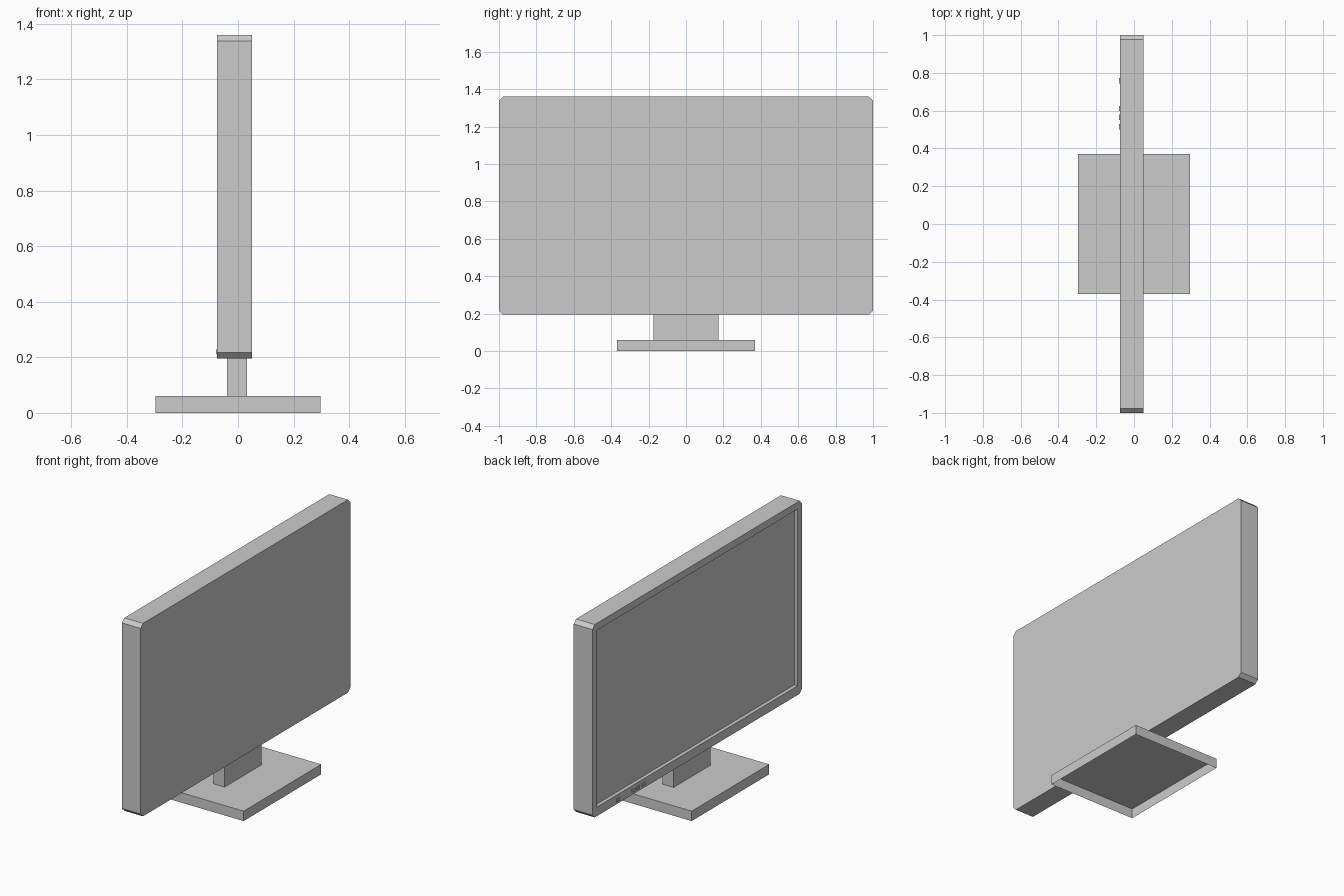
import bpy
import bmesh

cube = bpy.data.objects.get("Cube")
if cube:
    bpy.data.objects.remove(cube, do_unlink=True)

GREY = bpy.data.materials.new("plain_grey")
GREY.use_nodes = True
colour = (0.6, 0.6, 0.6, 1)
GREY.diffuse_color = colour
GREY.node_tree.nodes["Principled BSDF"].inputs["Base Color"].default_value = colour


def finish(name, bm):
    """Turn a bmesh into a named, flat-shaded object."""
    bmesh.ops.recalc_face_normals(bm, faces=bm.faces[:])
    mesh = bpy.data.meshes.new(name)
    bm.to_mesh(mesh)
    bm.free()
    mesh.materials.append(GREY)
    obj = bpy.data.objects.new(name, mesh)
    bpy.context.collection.objects.link(obj)
    return obj


def box(name, xs, ys, zs, open_sides=()):
    """Box between limits; open_sides lists the z directions left uncapped."""
    bm = bmesh.new()
    bmesh.ops.create_cube(bm, size=1)
    bm.normal_update()
    caps = [f for f in bm.faces if round(f.normal.z) in open_sides and abs(f.normal.z) > 0.5]
    bmesh.ops.delete(bm, geom=caps, context="FACES_ONLY")
    for v in bm.verts:
        v.co = [lim[0] if c < 0 else lim[1] for c, lim in zip(v.co, (xs, ys, zs))]
    return finish(name, bm)


# Housing: chamfered slab with a recessed display on the -x face
BACK, FACE, RECESS = 0.05, -0.075, -0.053
Y, BOTTOM, TOP, CHAMFER = 1.0, 0.195, 1.36, 0.022
SIDE_RIM, TOP_RIM, BOTTOM_RIM = 0.042, 0.043, 0.055

outline, opening = [], []
for sy, sz in ((-1, -1), (1, -1), (1, 1), (-1, 1)):
    y, z = sy * Y, (TOP if sz > 0 else BOTTOM)
    pair = [(y, z - sz * CHAMFER), (y - sy * CHAMFER, z)]
    outline += pair if sy == sz else pair[::-1]
    opening.append((sy * (Y - SIDE_RIM), TOP - TOP_RIM if sz > 0 else BOTTOM + BOTTOM_RIM))

bm = bmesh.new()


def ring(points, x):
    return [bm.verts.new((x, y, z)) for y, z in points]


def bridge(a, b):
    for i in range(len(a)):
        j = (i + 1) % len(a)
        bm.faces.new((a[i], a[j], b[j], b[i]))


back, front = ring(outline, BACK), ring(outline, FACE)
rim, display = ring(opening, FACE), ring(opening, RECESS)
bm.faces.new(back)
bridge(back, front)
for k in range(4):
    bm.faces.new((front[2 * k], front[2 * k + 1], rim[k]))
    bm.faces.new((front[2 * k + 1], front[(2 * k + 2) % 8], rim[(k + 1) % 4], rim[k]))
bridge(rim, display)
bm.faces.new(display)
finish("screen_housing", bm)

# Stand: open-ended neck on a hollow base with no underside
box("stand_neck", (-0.04, 0.033), (-0.175, 0.175), (0.06, BOTTOM), open_sides=(-1, 1))
box("stand_base", (-0.297, 0.297), (-0.37, 0.37), (0, 0.06), open_sides=(-1,))

# Buttons along the lower rim
for name, y in (("power_button", 0.758), ("menu_button", 0.612),
                ("plus_button", 0.565), ("minus_button", 0.515)):
    box(name, (FACE - 0.005, FACE), (y - 0.014, y + 0.014), (0.211, 0.228))
